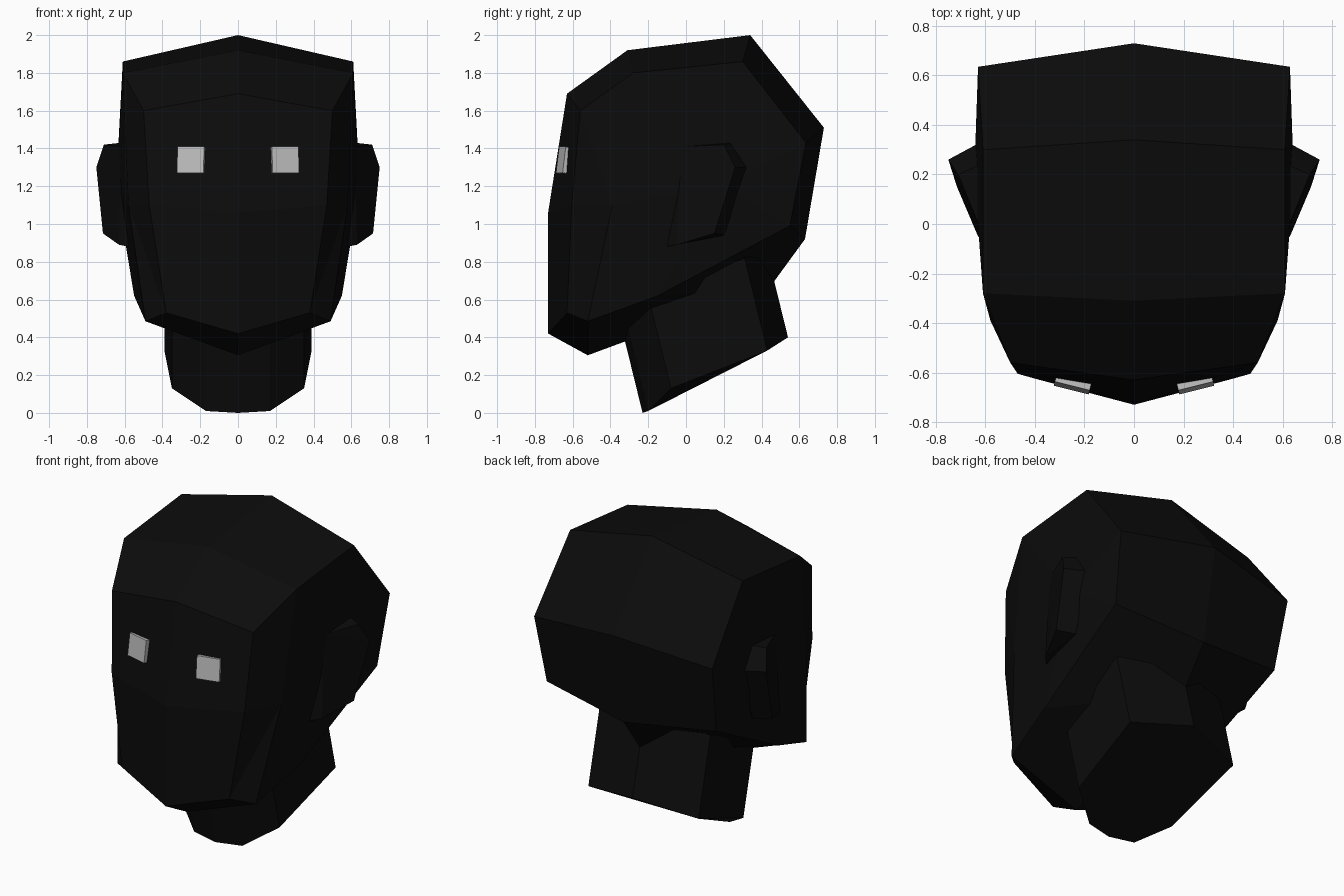
import bpy, bmesh
from math import radians
from mathutils import Matrix, Vector

cube = bpy.data.objects.get("Cube")
if cube:
    bpy.data.objects.remove(cube)


def material(name, value):
    mat = bpy.data.materials.new(name)
    mat.use_nodes = True
    color = (value, value, value, 1)
    mat.diffuse_color = color
    mat.node_tree.nodes["Principled BSDF"].inputs["Base Color"].default_value = color
    return mat


black = material("black", 0.0035)
grey = material("light_grey", 0.5)


def finish(name, bm, mat):
    bmesh.ops.remove_doubles(bm, verts=bm.verts, dist=0.001)
    bmesh.ops.recalc_face_normals(bm, faces=bm.faces)
    mesh = bpy.data.meshes.new(name)
    bm.to_mesh(mesh)
    bm.free()
    mesh.materials.append(mat)
    obj = bpy.data.objects.new(name, mesh)
    bpy.context.collection.objects.link(obj)
    return obj


def flip(p):
    return (-p[0], p[1], p[2])


# Head: a centre profile, a narrower rim on each side, and bulging cheeks
profile = [(-.73, .42), (-.73, 1.06), (-.63, 1.69), (-.31, 1.92), (.34, 2),
           (.73, 1.51), (.63, .92), (.44, .66), (-.52, .305)]
rim = [(.38, -.63, .53), (.47, -.605, 1.1), (.5, -.56, 1.6), (.61, -.28, 1.8),
       (.61, .3, 1.86), (.63, .635, 1.43), (.6, .55, .99), (.55, -.15, .62),
       (.49, -.52, .485)]
cheek = (.58, -.39, 1.1)
temple = (.645, .2, 1.2)
bm = bmesh.new()
for side in (lambda p: p, flip):
    def face(*points):
        bm.faces.new([bm.verts.new(side(p)) for p in points])

    n = len(profile)
    for i in range(n):
        j = (i + 1) % n
        face((0, *profile[i]), (0, *profile[j]), rim[j], rim[i])
        front = i < 3 or i == n - 1
        face(rim[i], rim[j], cheek if front else temple)
    face(rim[3], temple, cheek)
    face(rim[8], cheek, temple)
finish("head", bm, black)

# Neck: a slanted prism running up into the head
half = [(.17, -.2, .01), (.35, -.08, .13), (.39, .43, .33)]
ring = [(0, -.23, 0)] + half + [(0, .54, .4)] + [flip(p) for p in reversed(half)]
bm = bmesh.new()
base = bm.faces.new([bm.verts.new(p) for p in ring])
top = bmesh.ops.extrude_face_region(bm, geom=[base], use_keep_orig=True)["geom"]
bmesh.ops.translate(bm, vec=(0, -.12, .48 * 1.02),
                    verts=[v for v in top if isinstance(v, bmesh.types.BMVert)])
finish("neck", bm, black)

# Ears: wedges that flare out towards the back
ear = [(.62, -.02, 1.41), (.58, -.1, .88), (.71, .2, 1.42), (.75, .26, 1.3),
       (.715, .15, .95), (.63, -.05, .89), (.62, .24, 1.43), (.62, .33, 1.3),
       (.61, .2, .94)]
for name, side in (("left_ear", lambda p: p), ("right_ear", flip)):
    bm = bmesh.new()
    verts = [bm.verts.new(side(p)) for p in ear]
    bmesh.ops.convex_hull(bm, input=verts)
    finish(name, bm, black)

# Eyes: thin square plates lying on the slanted face
for name, s in (("left_eye", 1), ("right_eye", -1)):
    bm = bmesh.new()
    bmesh.ops.create_cube(bm, size=1, matrix=Matrix.Diagonal((.145, .03, .14, 1)))
    eye = finish(name, bm, grey)
    eye.location = Vector((.248 * s, -.648, 1.338))
    eye.rotation_euler = (radians(-7), 0, radians(14 * s))
